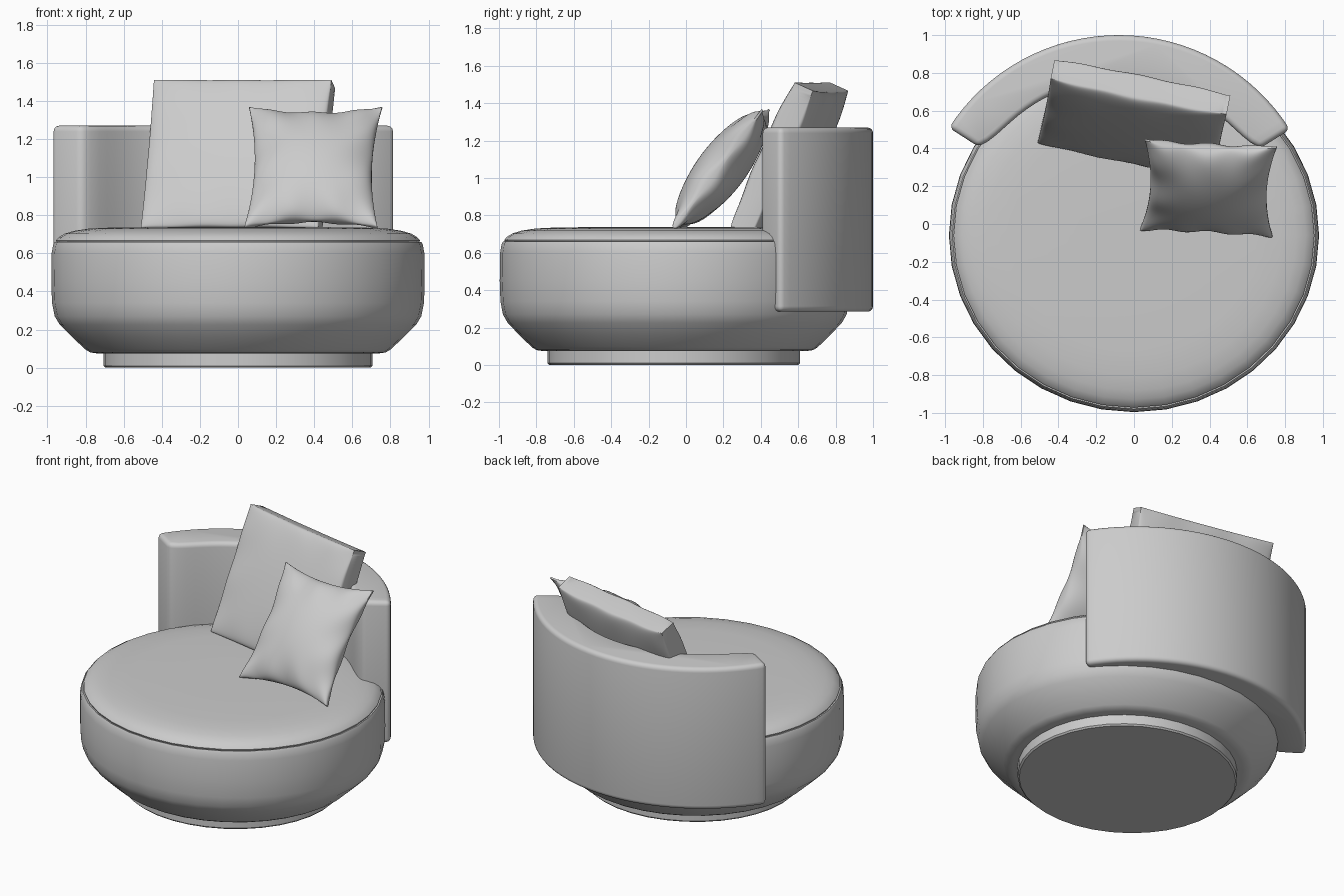
import bpy, bmesh, math
from mathutils import Matrix, Vector

old = bpy.data.objects.get("Cube")
if old:
    bpy.data.objects.remove(old, do_unlink=True)

fabric = bpy.data.materials.new("grey_fabric")
fabric.use_nodes = True
GREY = (0.6, 0.6, 0.6, 1)
fabric.diffuse_color = GREY
fabric.node_tree.nodes["Principled BSDF"].inputs["Base Color"].default_value = GREY


def finish(name, bm, angle=40):
    bmesh.ops.recalc_face_normals(bm, faces=bm.faces)
    mesh = bpy.data.meshes.new(name)
    bm.to_mesh(mesh)
    bm.free()
    ob = bpy.data.objects.new(name, mesh)
    bpy.context.collection.objects.link(ob)
    mesh.materials.append(fabric)
    bpy.ops.object.select_all(action='DESELECT')
    ob.select_set(True)
    bpy.context.view_layer.objects.active = ob
    bpy.ops.object.shade_smooth_by_angle(angle=math.radians(angle))
    return ob


def lathe(name, profile, squash, y, sides=36):
    """Spin (radius, z) points into a closed, slightly oval solid."""
    bm = bmesh.new()
    rings = []
    for r, z in profile:
        angles = [math.tau * i / sides for i in range(sides)]
        rings.append([bm.verts.new((r * math.cos(a), y + r * squash * math.sin(a), z))
                      for a in angles])
    for a, b in zip(rings, rings[1:]):
        for i in range(sides):
            j = (i + 1) % sides
            bm.faces.new((a[i], a[j], b[j], b[i]))
    bm.faces.new(rings[0])
    bm.faces.new(rings[-1])
    return finish(name, bm)


def pillow(name, w, h, edge, bulge, power, pinch, crease, place, n=40):
    """Two bulging grids joined by a rim; pinch draws the sides in between the corners."""
    bm = bmesh.new()
    sheets = []
    for side in (-1, 1):
        rows = []
        for j in range(n + 1):
            row = []
            for i in range(n + 1):
                # denser spacing towards the rim
                u = math.sin((i / n - 0.5) * math.pi)
                v = math.sin((j / n - 0.5) * math.pi)
                x = u * w / 2 * (1 - pinch * (1 - v * v))
                z = v * h / 2 * (1 - pinch * (1 - u * u))
                swell = max(0, (1 - u * u) * (1 - v * v)) ** power
                # soft folds running in from the rim
                fold = math.sin(9 * u + 2 * v) * v ** 4 + math.sin(8 * v - 3 * u) * u ** 4
                y = side * (edge / 2 + bulge * swell) + crease * fold * swell ** 0.5 * side
                row.append(bm.verts.new((x, y, z)))
            rows.append(row)
        for a, b in zip(rows, rows[1:]):
            for i in range(n):
                bm.faces.new((a[i], a[i + 1], b[i + 1], b[i]))
        sheets.append(rows)

    def rim(rows):
        return (rows[0][:-1] + [r[-1] for r in rows[:-1]]
                + rows[-1][:0:-1] + [r[0] for r in rows[:0:-1]])
    front, back = rim(sheets[0]), rim(sheets[1])
    for i in range(len(front)):
        j = (i + 1) % len(front)
        bm.faces.new((front[i], front[j], back[j], back[i]))
    bmesh.ops.transform(bm, matrix=place, verts=bm.verts)
    return finish(name, bm, 50)


def pose(x, y, z, yaw, lean, roll=0):
    return (Matrix.Translation((x, y, z)) @ Matrix.Rotation(math.radians(yaw), 4, 'Z')
            @ Matrix.Rotation(math.radians(-lean), 4, 'X')
            @ Matrix.Rotation(math.radians(roll), 4, 'Y'))


# Plinth and round seat, with a seam groove around the top edge
lathe("plinth", [(0.695, 0), (0.705, 0.01), (0.705, 0.1)], 0.957, -0.065)
lathe("seat", [(0.74, 0.075), (0.775, 0.08), (0.80, 0.095), (0.87, 0.16), (0.935, 0.225),
               (0.962, 0.27), (0.976, 0.34), (0.98, 0.45), (0.978, 0.6), (0.97, 0.645),
               (0.962, 0.66), (0.95, 0.657), (0.955, 0.668), (0.94, 0.685), (0.91, 0.703),
               (0.86, 0.718), (0.78, 0.73), (0.65, 0.736), (0.3, 0.738)], 0.955, -0.06)

# Curved backrest wrapping the rear of the seat
bm = bmesh.new()
steps = 32
outer, inner = [], []
for k in range(steps + 1):
    t = 2 * k / steps - 1
    a = math.radians(89.7 + 57.5 * t)
    for ring, r in ((outer, 1.07), (inner, 0.835 + 0.05 * abs(t) ** 12)):
        ring.append(Vector((-0.08 + r * math.cos(a), -0.07 + r * math.sin(a), 0.285)))
face = bm.faces.new([bm.verts.new(p) for p in outer + inner[::-1]])
top = bmesh.ops.extrude_face_region(bm, geom=[face])
bmesh.ops.translate(bm, vec=(0, 0, 0.985),
                    verts=[g for g in top["geom"] if isinstance(g, bmesh.types.BMVert)])
bmesh.ops.recalc_face_normals(bm, faces=bm.faces)
sharp = [e for e in bm.edges if e.calc_face_angle(0) > math.radians(45)]
bmesh.ops.bevel(bm, geom=sharp, offset=0.03, segments=4, profile=0.5, affect='EDGES')
finish("backrest", bm)

# Loose cushions: a large boxed one and a small pinched one
pillow("large_cushion", 0.95, 0.85, 0.11, 0.06, 0.4, 0.01, 0.006,
       pose(0.0, 0.555, 1.1, -11.5, 24))
pillow("small_cushion", 0.70, 0.79, 0.012, 0.125, 0.55, 0.12, 0.02,
       pose(0.395, 0.19, 1.05, -3, 37))
